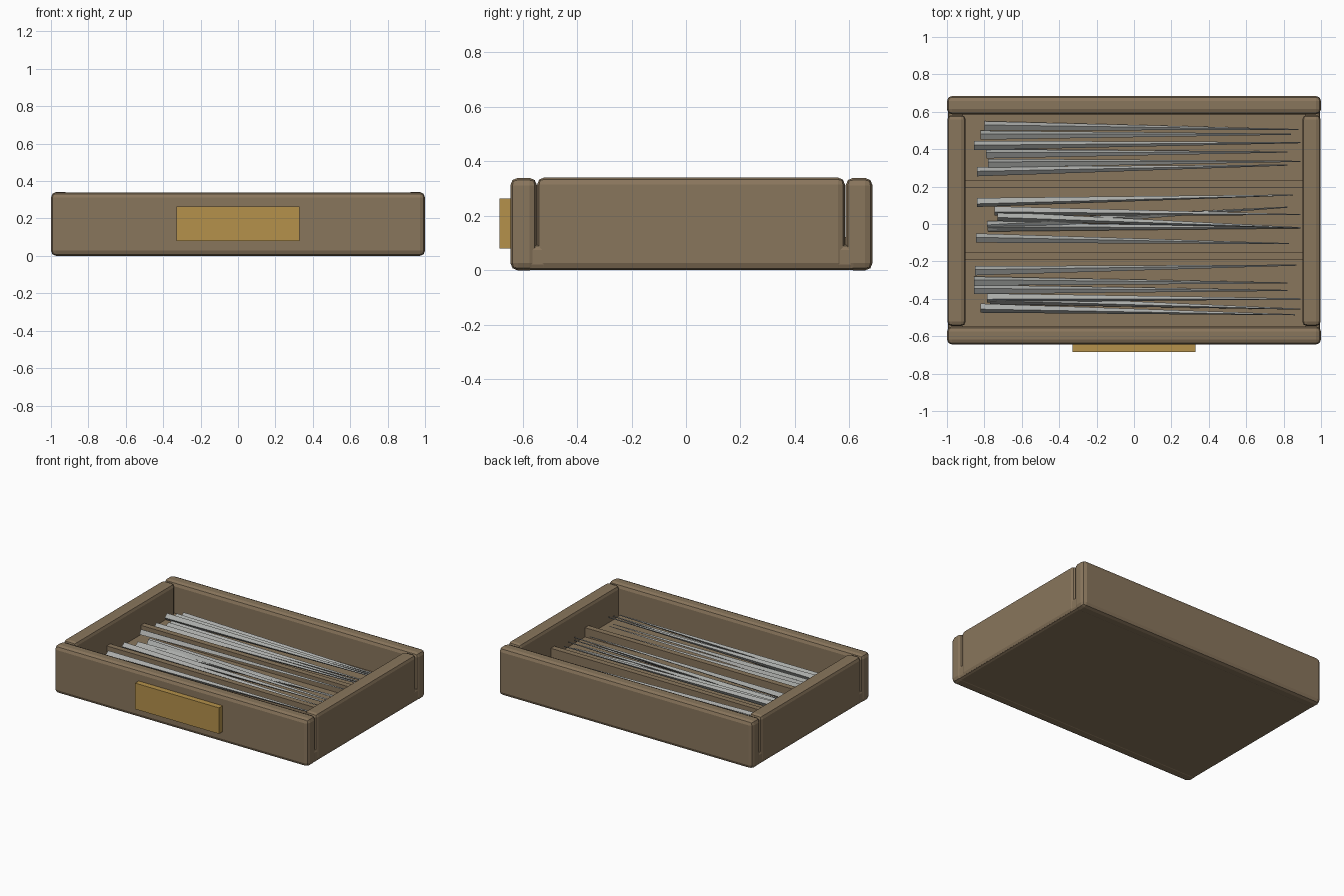
import bpy, bmesh, math, random
from mathutils import Vector, Matrix

if "Cube" in bpy.data.objects:
    bpy.data.objects.remove(bpy.data.objects["Cube"])

random.seed(4)


def material(name, colour):
    m = bpy.data.materials.new(name)
    m.diffuse_color = (*colour, 1)
    m.use_nodes = True
    m.node_tree.nodes["Principled BSDF"].inputs["Base Color"].default_value = m.diffuse_color
    return m


WOOD = material("brown wood", (0.25, 0.18, 0.107))
BRASS = material("brass", (0.46, 0.285, 0.07))
STEEL = material("grey steel", (0.40, 0.41, 0.395))


def finish(name, bm, mat):
    bmesh.ops.recalc_face_normals(bm, faces=bm.faces)
    mesh = bpy.data.meshes.new(name)
    bm.to_mesh(mesh)
    bm.free()
    mesh.materials.append(mat)
    ob = bpy.data.objects.new(name, mesh)
    bpy.context.collection.objects.link(ob)
    return ob


def board(name, lo, hi, mat, bevel=0.0):
    """Box between two corners with optional rounded edges."""
    lo, hi = Vector(lo), Vector(hi)
    bm = bmesh.new()
    bmesh.ops.create_cube(bm, size=1)
    for v in bm.verts:
        v.co = (lo + hi) / 2 + v.co * (hi - lo)
    if bevel:
        bmesh.ops.bevel(bm, geom=bm.edges[:], offset=bevel, segments=2,
                        profile=0.5, affect='EDGES')
    return finish(name, bm, mat)


# Tray: base, raised floor, four walls, two low dividers
board("tray_base", (-0.995, -0.64, 0.002), (0.995, 0.68, 0.095), WOOD, 0.02)
board("tray_floor", (-0.92, -0.56, 0.05), (0.92, 0.6, 0.122), WOOD)
board("front_wall", (-1, -0.645, 0), (1, -0.547, 0.34), WOOD, 0.028)
board("back_wall", (-1, 0.586, 0), (1, 0.685, 0.34), WOOD, 0.028)
for side, name in ((-1, "left_wall"), (1, "right_wall")):
    xs = sorted((side * 0.9, side * 0.998))
    board(name, (xs[0], -0.546, 0.003), (xs[1], 0.583, 0.341), WOOD, 0.025)
for i, y in enumerate((-0.17, 0.214)):
    board(f"divider_{i + 1}", (-0.91, y - 0.02, 0.08), (0.91, y + 0.02, 0.188), WOOD)

# Blank plate on the front
board("front_plate", (-0.33, -0.685, 0.08), (0.33, -0.635, 0.265), BRASS)


def spike(name, x0, y0, x1, y1, z):
    """Four-sided tapering needle lying in the tray, thick end at the left."""
    a, b = Vector((x0, y0, z)), Vector((x1, y1, z))
    bm = bmesh.new()
    bmesh.ops.create_cone(bm, cap_ends=True, segments=4, radius1=0.025,
                          radius2=0.003, depth=(b - a).length)
    spin = Matrix.Rotation(math.radians(random.uniform(-20, 20)), 4, 'Z')
    turn = (b - a).to_track_quat('Z', 'Y').to_matrix().to_4x4()
    bm.transform(Matrix.Translation((a + b) / 2) @ turn @ spin)
    finish(name, bm, STEEL)


# Needles in three compartments: start x, start y, end x, end y, height
needles = {
    "back": [(-.80, .525, .88, .505, .155), (-.82, .475, .84, .48, .16),
             (-.855, .42, .89, .435, .175), (-.79, .375, .82, .385, .155),
             (-.78, .325, .89, .335, .165), (-.84, .28, .82, .315, .165)],
    "middle": [(-.84, .115, .85, .155, .185), (-.745, .07, .89, .05, .165),
               (-.73, .04, .89, -.02, .17), (-.785, -.01, .82, .09, .155),
               (-.78, -.015, .89, -.02, .15), (-.845, -.075, .83, -.105, .16)],
    "front": [(-.85, -.25, .87, -.22, .165), (-.855, -.305, .82, -.315, .155),
              (-.855, -.35, .82, -.355, .155), (-.785, -.395, .89, -.40, .17),
              (-.77, -.405, .89, -.455, .155), (-.82, -.45, .86, -.485, .16)],
}
for group, rows in needles.items():
    for i, r in enumerate(rows):
        spike(f"{group}_needle_{i + 1}", *r)
